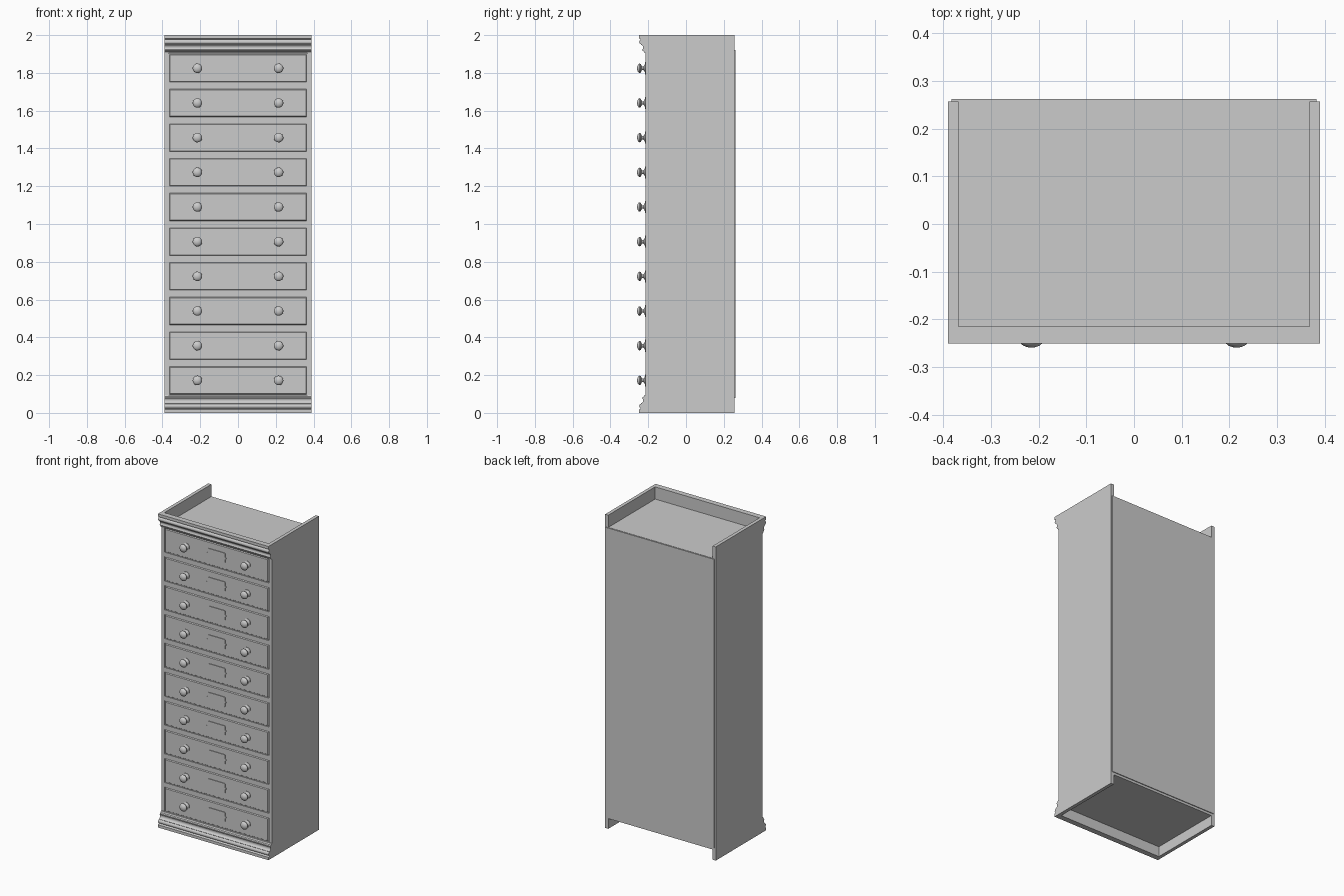
import bpy, bmesh, math

if "Cube" in bpy.data.objects:
    bpy.data.objects.remove(bpy.data.objects["Cube"])

grey = bpy.data.materials.new("light grey")
grey.diffuse_color = (0.6, 0.6, 0.6, 1)
grey.use_nodes = True
grey.node_tree.nodes["Principled BSDF"].inputs["Base Color"].default_value = grey.diffuse_color

FRONT, BACK, HALF_W, INNER_W = -0.215, 0.257, 0.39, 0.368
COUNT, FIRST_Z, PITCH, DRAWER_H = 10, 0.172, 0.1836, 0.155


def finish(name, bm, smooth=False):
    bmesh.ops.recalc_face_normals(bm, faces=bm.faces)
    mesh = bpy.data.meshes.new(name)
    bm.to_mesh(mesh)
    bm.free()
    mesh.materials.append(grey)
    ob = bpy.data.objects.new(name, mesh)
    bpy.context.collection.objects.link(ob)
    if smooth:
        bpy.ops.object.select_all(action='DESELECT')
        ob.select_set(True)
        bpy.context.view_layer.objects.active = ob
        bpy.ops.object.shade_smooth_by_angle(angle=math.radians(35))
    return ob


def box(name, x0, x1, y0, y1, z0, z1):
    bm = bmesh.new()
    bmesh.ops.create_cube(bm, size=1)
    for v in bm.verts:
        v.co = (x1 if v.co.x > 0 else x0, y1 if v.co.y > 0 else y0, z1 if v.co.z > 0 else z0)
    return finish(name, bm)


def extrude(name, points, vector, smooth=False):
    bm = bmesh.new()
    face = bm.faces.new([bm.verts.new(p) for p in points])
    new = bmesh.ops.extrude_face_region(bm, geom=[face])["geom"]
    bmesh.ops.translate(bm, vec=vector, verts=[g for g in new if isinstance(g, bmesh.types.BMVert)])
    return finish(name, bm, smooth)


def arc(y, z, r, a0, a1, n=8):
    angles = [math.radians(a0 + (a1 - a0) * i / n) for i in range(n + 1)]
    return [(y + r * math.cos(a), z + r * math.sin(a)) for a in angles]


# Carcass: sides, top, bottom and thin back panel
for side, s in (("left", -1), ("right", 1)):
    box(side + "_side", *sorted((s * INNER_W, s * HALF_W)), FRONT, BACK, 0, 2)
box("top_panel", -INNER_W, INNER_W, FRONT, BACK, 1.904, 1.922)
box("bottom_panel", -INNER_W, INNER_W, FRONT, BACK, 0.065, 0.093)
box("back_panel", -0.382, 0.382, BACK, 0.262, 0.08, 1.92)

# Front mouldings: fascia, bead and coves, mirrored for crown and plinth
# (y, distance from the cabinet end)
profile = [(FRONT, 0), (-0.25, 0), (-0.25, 0.018), (-0.243, 0.021)]
profile += arc(-0.235, 0.036, 0.013, 250, 110)[::1]
profile += arc(-0.243, 0.066, 0.016, -80, 45)
profile += [(-0.231, 0.082), (-0.224, 0.086), (-0.220, 0.095), (FRONT, 0.095)]
for name, z_of in (("crown_moulding", lambda d: 2 - d), ("plinth_moulding", lambda d: d)):
    extrude(name, [(-HALF_W, y, z_of(d)) for y, d in profile], (2 * HALF_W, 0, 0), True)

# Rails between the drawers
for i in range(COUNT - 1):
    z = FIRST_Z + PITCH * (i + 0.5)
    h = (PITCH - DRAWER_H) / 2
    box("rail", -INNER_W, INNER_W, FRONT + 0.002, BACK, z - h, z + h)


def drawer_front(z):
    # Panel with a stepped, bevelled border
    bm = bmesh.new()
    rings = []
    for inset, y in ((0, -0.15), (0, -0.208), (0.004, -0.208), (0.008, -0.214)):
        w, h = INNER_W - 0.001 - inset, DRAWER_H / 2 - inset
        rings.append([bm.verts.new((sx * w, y, z + sz * h))
                      for sx, sz in ((-1, -1), (1, -1), (1, 1), (-1, 1))])
    for a, b in zip(rings, rings[1:]):
        for k in range(4):
            bm.faces.new((a[k], a[(k + 1) % 4], b[(k + 1) % 4], b[k]))
    bm.faces.new(rings[0])
    bm.faces.new(rings[-1])
    finish("drawer_front", bm)


def label_plate(z):
    # Thin plate with a brace-shaped point at each end
    quarter = [(0.056, 0.032), (0.060, 0.028), (0.060, 0.010), (0.063, 0.005), (0.069, 0.002)]
    right = quarter + [(x, -d) for x, d in quarter[::-1]]
    outline = right + [(-x, d) for x, d in right[::-1]]
    extrude("label_plate", [(x, -0.214, z + d) for x, d in outline], (0, -0.004, 0))


def knob(x, z, n=24):
    # Turned knob: base flange, neck and domed cap (radius, y)
    turned = [(0.023, -0.213), (0.023, -0.217), (0.014, -0.221), (0.009, -0.226),
              (0.009, -0.232), (0.015, -0.236), (0.023, -0.240), (0.025, -0.245),
              (0.023, -0.250), (0.017, -0.255), (0.009, -0.258), (0.003, -0.259)]
    bm = bmesh.new()
    rings = [[bm.verts.new((x + r * math.cos(2 * math.pi * k / n), y,
                            z + r * math.sin(2 * math.pi * k / n))) for k in range(n)]
             for r, y in turned]
    for a, b in zip(rings, rings[1:]):
        for k in range(n):
            bm.faces.new((a[k], a[(k + 1) % n], b[(k + 1) % n], b[k]))
    bm.faces.new(rings[0])
    bm.faces.new(rings[-1])
    finish("knob", bm, True)


for i in range(COUNT):
    z = FIRST_Z + PITCH * i
    drawer_front(z)
    label_plate(z)
    for s in (-1, 1):
        knob(s * 0.215, z)
